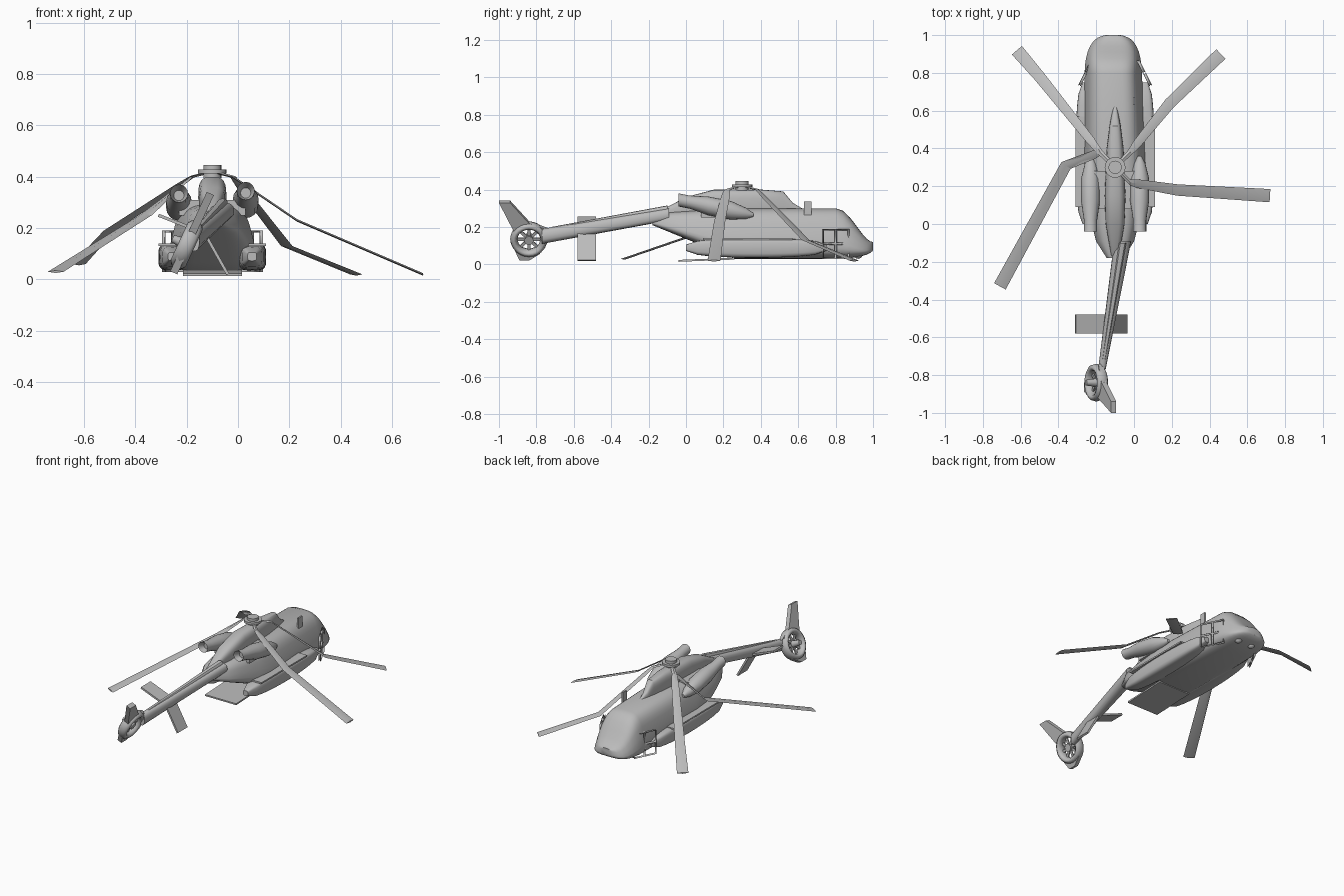
import bpy, bmesh, math
from mathutils import Vector

cube = bpy.data.objects.get("Cube")
if cube:
    bpy.data.objects.remove(cube, do_unlink=True)

grey = bpy.data.materials.new("airframe_grey")
grey.use_nodes = True
grey.diffuse_color = (0.5, 0.5, 0.5, 1)
grey.node_tree.nodes["Principled BSDF"].inputs["Base Color"].default_value = grey.diffuse_color

CENTRE = -0.1
HUB = Vector((CENTRE, 0.3, 0.4))
FAN = Vector((-0.2, -0.84, 0.135))
FIN_UP = Vector((0.42, 0, 0.91)).normalized()
FIN_OUT = Vector((-FIN_UP.z, 0, FIN_UP.x))
FORWARD = Vector((0, 1, 0))
UP = Vector((0, 0, 1))


def style(name, angle=35):
    """Name, colour and shade the active object."""
    obj = bpy.context.object
    obj.name = obj.data.name = name
    obj.data.materials.append(grey)
    bpy.ops.object.shade_smooth_by_angle(angle=math.radians(angle))
    return obj


def finish(name, bm, angle=35):
    bmesh.ops.recalc_face_normals(bm, faces=bm.faces)
    mesh = bpy.data.meshes.new(name)
    bm.to_mesh(mesh)
    bm.free()
    obj = bpy.data.objects.new(name, mesh)
    bpy.context.collection.objects.link(obj)
    bpy.ops.object.select_all(action="DESELECT")
    obj.select_set(True)
    bpy.context.view_layer.objects.active = obj
    return style(name, angle)


def skin(name, rings, angle=35):
    """Bridge a row of closed rings and cap both ends."""
    bm = bmesh.new()
    loops = [[bm.verts.new(point) for point in ring] for ring in rings]
    for ring, following in zip(loops, loops[1:]):
        for i in range(len(ring)):
            bm.faces.new((ring[i - 1], ring[i], following[i], following[i - 1]))
    bm.faces.new(loops[0])
    bm.faces.new(loops[-1])
    return finish(name, bm, angle)


def loft(name, stations, power=1.0, taper=1.0, sides=24):
    """Rounded sections given as (y, centre x, half width, bottom z, top z)."""
    rings = []
    for y, x, half_width, bottom, top in stations:
        ring = []
        for i in range(sides):
            turn = math.tau * i / sides
            across, rise = (math.copysign(abs(v) ** power, v)
                            for v in (math.cos(turn), math.sin(turn)))
            height = (rise + 1) / 2
            width = half_width * (1 + (taper - 1) * height)
            ring.append((x + width * across, y, bottom + (top - bottom) * height))
        rings.append(ring)
    return skin(name, rings)


def plate(name, outline, thickness):
    """Flat outline thickened equally to both sides."""
    return skin(name, [[Vector(p) - thickness / 2 for p in outline],
                       [Vector(p) + thickness / 2 for p in outline]], 25)


def box(name, centre, size, rotation=(0, 0, 0)):
    bpy.ops.mesh.primitive_cube_add(size=1, location=centre, rotation=rotation)
    bpy.context.object.scale = size
    return style(name)


# Fuselage: upswept rear, straight cabin, rounded nose
stations = []
for step in range(6):
    t = step / 5
    root = math.sqrt(t)
    stations.append((-0.18 + 0.44 * t, CENTRE, 0.05 + 0.14 * root,
                     0.21 - 0.18 * t, 0.26 + 0.04 * root))
for step in range(9):
    turn = math.pi / 2 * step / 8
    shrink = max(math.cos(turn), 0.1)
    stations.append((0.8 + 0.2 * math.sin(turn), CENTRE - 0.01, 0.17 * shrink ** 0.6,
                     0.08 - 0.05 * shrink, 0.12 + 0.18 * shrink ** 4))
loft("fuselage", stations, power=0.55, taper=0.66, sides=32)

# Rotor fairing along the roof
loft("rotor_fairing", [(y, CENTRE, half_width, 0.24, top) for y, half_width, top in (
    (-0.17, 0.02, 0.27), (0, 0.05, 0.36), (0.15, 0.055, 0.4), (0.4, 0.045, 0.4),
    (0.52, 0.03, 0.39), (0.57, 0.02, 0.33), (0.62, 0.01, 0.3))], power=0.65)
box("roof_fin", (0, 0.65, 0.3), (0.01, 0.04, 0.07))
box("loading_ramp", (CENTRE, 0.11, 0.025), (0.23, 0.3, 0.01), (0.04, 0, 0))

for side, label in ((-1, "right"), (1, "left")):
    # Sponson with a flat lid
    x = CENTRE + side * 0.155
    stations = []
    for step in range(13):
        t = step / 12
        swell = max(math.sin(math.pi * t), 0.01) ** 0.25
        stations.append((0.75 * t, x, 0.055 * swell, 0.09 - 0.055 * swell, 0.09 + 0.05 * swell))
    loft(label + "_sponson", stations, power=0.5, sides=20)
    box(label + "_sponson_lid", (x, 0.33, 0.135), (0.11, 0.48, 0.01))

    # Engine pod with a hollow exhaust, tilted down towards the front
    x = CENTRE + side * 0.13
    stations = []
    for t, radius in ((0.1, 0.02), (0, 0.035), (0.15, 0.035), (0.4, 0.05),
                      (0.7, 0.05), (0.9, 0.03), (1, 0.01)):
        height = 0.34 - 0.08 * t + side * 0.005
        stations.append((0.4 * t - 0.04, x, radius, height - radius, height + radius))
    loft(label + "_engine", stations, sides=16)
    box(label + "_engine_mount", (CENTRE + side * 0.08, 0.18, 0.28), (0.1, 0.2, 0.06))

    # Open cockpit door frame
    hinge = Vector((CENTRE + side * 0.12, 0.87, 0.03))
    edge = hinge + Vector((side * 0.07, -0.14, 0))
    bm = bmesh.new()
    bmesh.ops.create_grid(bm, x_segments=2, y_segments=2, size=0.5)
    for vert in bm.verts:
        vert.co = hinge.lerp(edge, vert.co.x + 0.5) + UP * 0.16 * (vert.co.y + 0.5)
    frame = finish(label + "_door_frame", bm).modifiers.new("rails", "WIREFRAME")
    frame.thickness = 0.015

    # Chin sensor
    bpy.ops.mesh.primitive_uv_sphere_add(segments=12, ring_count=8, radius=0.025,
                                         location=(CENTRE + side * 0.05, 0.92, 0.055))
    style(label + "_chin_sensor")

# Tail boom and its dorsal spine
loft("tail_boom", [(-0.09, -0.06, 0.045, 0.235, 0.3), (-0.77, -0.17, 0.02, 0.11, 0.19)],
     power=0.8, sides=16)
loft("boom_spine", [(-0.1, -0.06, 0.02, 0.27, 0.315), (-0.72, -0.16, 0.01, 0.16, 0.2)],
     power=0.7, sides=12)

# Stabilisers folded into an uneven roof shape
inner = Vector((-0.13, -0.53, 0.18))
half_chord = FORWARD * 0.05
for label, outer in (("right", Vector((-0.31, -0.53, 0.25))), ("left", Vector((-0.04, -0.53, 0.02)))):
    thickness = (outer - inner).cross(FORWARD).normalized() * 0.012
    plate(label + "_stabiliser", [inner - half_chord, outer - half_chord,
                                  outer + half_chord, inner + half_chord], thickness)

# Leaning tail fin, above and below the fan
for name, outline in (
        ("tail_fin", ((-0.16, 0.22), (-0.1, 0.22), (0, 0.1), (0.1, 0.06), (0, 0.07), (-0.08, 0.05))),
        ("lower_fin", ((-0.08, -0.05), (-0.05, -0.12), (0, -0.12), (0.06, -0.08)))):
    plate(name, [FAN + FORWARD * y + FIN_UP * rise for y, rise in outline], FIN_OUT * 0.03)

# Shrouded tail fan
facing = FIN_OUT.to_track_quat("Z", "Y")
bpy.ops.mesh.primitive_torus_add(location=FAN, rotation=facing.to_euler(), major_segments=24,
                                 minor_segments=8, major_radius=0.08, minor_radius=0.02)
bpy.context.object.scale.z = 1.6
style("fan_shroud", 50)
bpy.ops.mesh.primitive_cone_add(vertices=12, radius1=0.025, radius2=0.015, depth=0.08,
                                location=FAN + FIN_OUT * 0.02, rotation=facing.to_euler())
style("fan_hub")
for i in range(4):
    spin = facing.copy()
    spin.rotate(Vector((0, 0, 0)).to_track_quat("Z", "Y") if i == 0 else
                FIN_OUT.rotation_difference(FIN_OUT))
    turn = math.pi * i / 4
    along = FORWARD * math.cos(turn) + FIN_UP * math.sin(turn)
    side = along.cross(FIN_OUT) * 0.008
    reach = along * 0.07
    plate(f"fan_blade_pair_{i + 1}", [FAN - reach - side, FAN + reach - side,
                                      FAN + reach + side, FAN - reach + side], FIN_OUT * 0.008)

# Rotor hub
for name, radius, depth in (("rotor_mast", 0.035, 0.05), ("rotor_cap", 0.055, 0.015)):
    bpy.ops.mesh.primitive_cylinder_add(vertices=20, radius=radius, depth=depth,
                                        location=HUB + UP * 0.02)
    style(name)

# Drooping broken rotor blades, each given by its bend and its tip
for number, (bend, tip) in enumerate((
        ((-0.5, 0.78, 0.19), (-0.62, 0.92, 0.06)), ((0.19, 0.64, 0.13), (0.46, 0.9, 0.02)),
        ((0.23, 0.18, 0.23), (0.72, 0.15, 0.02)), ((-0.36, 0.31, 0.25), (-0.71, -0.33, 0.03)))):
    bend, tip = Vector(bend), Vector(tip)
    away = bend - HUB
    root = HUB + Vector((math.copysign(0.08, away.x), math.copysign(0.08, away.y), 0))
    rings = []
    for point, heading, chord in ((HUB + UP * 0.02, root - HUB, 0.02), (root, bend - root, 0.03),
                                  (root.lerp(bend, 0.15), bend - root, 0.045),
                                  (bend, tip - root, 0.06), (tip, tip - bend, 0.07)):
        half = UP.cross(heading).normalized() * chord / 2
        rise = UP * 0.005
        rings.append([point - half, point + rise, point + half, point - rise])
    skin(f"rotor_blade_{number + 1}", rings, 25)
